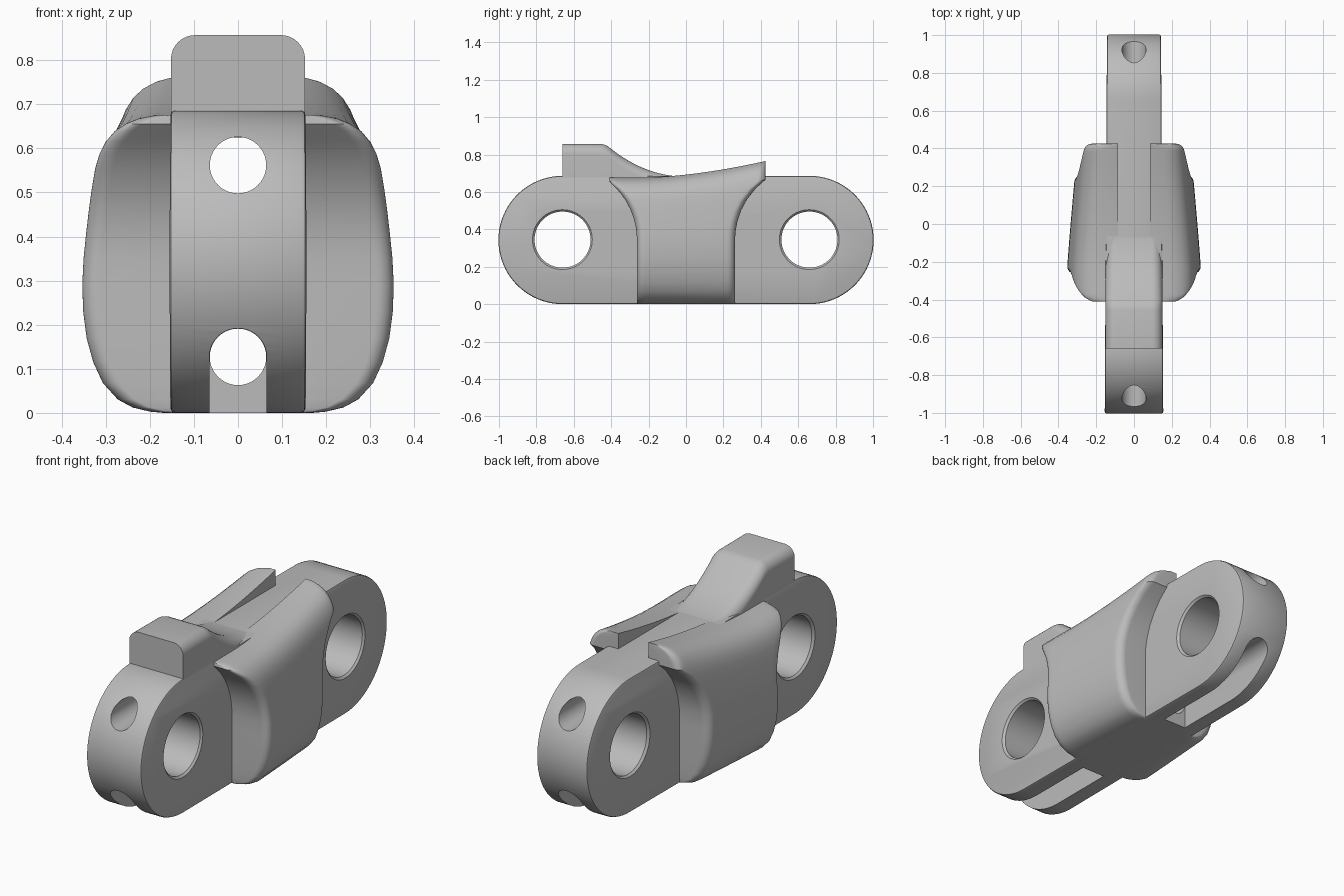
import bpy, bmesh
from math import sin, cos, pi, sqrt, radians

if "Cube" in bpy.data.objects:
    bpy.data.objects.remove(bpy.data.objects["Cube"])

GREY = (0.5, 0.5, 0.5, 1)
grey = bpy.data.materials.new("plain grey")
grey.use_nodes = True
grey.diffuse_color = GREY
grey.node_tree.nodes["Principled BSDF"].inputs["Base Color"].default_value = GREY

PIN_Y, PIN_Z, END_R = 0.66, 0.343, 0.343


def half_width(y):
    """Half thickness of the link, slightly thinner to the rear."""
    return 0.155 - 0.006 * (y + 1)


def loft(name, rings):
    """Skin a row of closed rings and cap both ends."""
    bm = bmesh.new()
    rows = [[bm.verts.new(p) for p in ring] for ring in rings]
    n = len(rows[0])
    for a, b in zip(rows, rows[1:]):
        for i in range(n):
            j = (i + 1) % n
            bm.faces.new((a[i], a[j], b[j], b[i]))
    bm.faces.new(rows[0])
    bm.faces.new(rows[-1])
    return finish(name, bm)


def finish(name, bm):
    bmesh.ops.recalc_face_normals(bm, faces=bm.faces)
    mesh = bpy.data.meshes.new(name)
    bm.to_mesh(mesh)
    bm.free()
    mesh.materials.append(grey)
    ob = bpy.data.objects.new(name, mesh)
    bpy.context.collection.objects.link(ob)
    return ob


def activate(ob):
    bpy.ops.object.select_all(action='DESELECT')
    ob.select_set(True)
    bpy.context.view_layer.objects.active = ob


def smooth(ob, angle=35):
    activate(ob)
    bpy.ops.object.shade_smooth_by_angle(angle=radians(angle))


def cut(ob, cutter):
    mod = ob.modifiers.new("cut", 'BOOLEAN')
    mod.operation, mod.solver, mod.object = 'DIFFERENCE', 'EXACT', cutter
    activate(ob)
    bpy.ops.object.modifier_apply(modifier=mod.name)
    bpy.data.objects.remove(cutter)


# Link body: a stadium plate with rounded ends and a fine edge bevel
outline = []
for side in (1, -1):
    for k in range(41):
        a = -pi / 2 + pi * k / 40
        outline.append((side * (PIN_Y + END_R * cos(a)), PIN_Z + side * END_R * sin(a)))
body = loft("link_body", [[(s * half_width(y), y, z) for y, z in outline] for s in (-1, 1)])
bevel = body.modifiers.new("edge", 'BEVEL')
bevel.width, bevel.segments, bevel.limit_method = 0.01, 2, 'ANGLE'
activate(body)
bpy.ops.object.modifier_apply(modifier=bevel.name)

# Pin holes with chamfered mouths
for y in (-PIN_Y, PIN_Y):
    w = half_width(y)
    rings = [(-0.2, 0.16 + 0.2 - w), (0.01 - w, 0.15), (w - 0.01, 0.15), (0.2, 0.16 + 0.2 - w)]
    cut(body, loft("pin_cutter", [[(x, y + r * cos(k * pi / 32), 0.345 + r * sin(k * pi / 32))
                                   for k in range(64)] for x, r in rings]))

# Lengthwise bores, then arched slots open to the underside
for z, r, reach in ((0.562, 0.064, 1.1), (0.127, 0.064, 0.5)):
    cut(body, loft("bore_cutter", [[(r * cos(k * pi / 20), y, z + r * sin(k * pi / 20))
                                    for k in range(40)] for y in (-reach, reach)]))
arch = [(0.065 * cos(k * pi / 20), 0.127 + 0.065 * sin(k * pi / 20)) for k in range(21)]
arch += [(-0.065, -0.1), (0.065, -0.1)]
for s in (-1, 1):
    cut(body, loft("slot_cutter", [[(x, s * y, z) for x, z in arch] for y in (0.31, 1.1)]))
smooth(body)


# Raised stop block with rounded shoulders, sweeping down into the body
def stop_section(y, top):
    r, w = 0.055, half_width(y) - 0.0008
    arc = [(w - r + r * cos(k * pi / 16), top - r + r * sin(k * pi / 16)) for k in range(9)]
    right = [(w, 0.63 if top > 0.69 else top - r - 0.002)] + arc
    return [(x, y, z) for x, z in right] + [(-x, y, z) for x, z in reversed(right)]


ramp = [-0.42 + 0.48 * k / 24 for k in range(25)]
path = [(-0.66, 0.857), (-0.455, 0.857), (-0.438, 0.853)]
path += [(y, 0.682 + 0.168 * (max(0, -y) / 0.425) ** 2.1) for y in ramp]
smooth(loft("stop_block", [stop_section(y, h) for y, h in path]))


# Side wings: horizontal slices whose ends follow a circle round each pin
def wing_top(y):
    return 0.676 + 0.088 * max(0, (y + 0.25) / 0.67) ** 1.7


def end_reach(z, limit):
    r = 0.398
    dz = max(0, z - PIN_Z)
    return min(limit, PIN_Y - sqrt(max(0, r * r - dz * dz)))


SLICES = [(0, 0.17), (0.004, 0.2), (0.018, 0.24), (0.045, 0.274), (0.1, 0.308), (0.17, 0.33),
          (0.25, 0.345), (0.34, 0.353), (0.43, 0.355), (0.52, 0.352), (0.6, 0.346),
          (0.68, 0.339), (0.75, 0.332), (0.82, 0.324), (0.87, 0.314), (0.91, 0.3),
          (0.945, 0.28), (0.97, 0.255), (0.988, 0.225), (1, 0.185)]
INNER, FILLET = 0.085, 0.04
# Samples along a slice: dense in the end fillets
dense = [FILLET * (1 - cos(k * pi / 16)) for k in range(9)]
middle = [k / 20 for k in range(1, 20)]


def slice_chain(v, reach):
    lo, hi = -0.4, 0.4
    for _ in range(6):
        lo = -end_reach(v * wing_top(lo), 0.41)
        hi = end_reach(v * wing_top(hi), 0.425)
    a, b = lo + FILLET, hi - FILLET
    ys = [lo + d for d in dense] + [a + (b - a) * t for t in middle]
    ys += [hi - d for d in reversed(dense)]
    chain = []
    for y in ys:
        d = min(FILLET, y - lo, hi - y)
        x = reach * (1 - 0.25 * max(0, y + 0.25) ** 1.1)
        x += sqrt(max(0, FILLET ** 2 - (FILLET - d) ** 2)) - FILLET
        chain.append((x, y, v * wing_top(y)))
    return chain


def wing(name, side):
    bm = bmesh.new()
    outer, inner = [], []
    for v, reach in SLICES:
        chain = slice_chain(v, reach)
        outer.append([bm.verts.new((side * x, y, z)) for x, y, z in chain])
        inner.append([bm.verts.new((side * INNER, y, z)) for x, y, z in chain])

    def skin(a, b):
        for i in range(len(a) - 1):
            bm.faces.new((a[i], a[i + 1], b[i + 1], b[i]))

    for grid in (outer, inner):
        for a, b in zip(grid, grid[1:]):
            skin(a, b)
    for row in (0, -1):
        skin(outer[row], inner[row])
    for end in (0, -1):
        skin([r[end] for r in outer], [r[end] for r in inner])
    smooth(finish(name, bm), 40)


wing("left_wing", 1)
wing("right_wing", -1)
